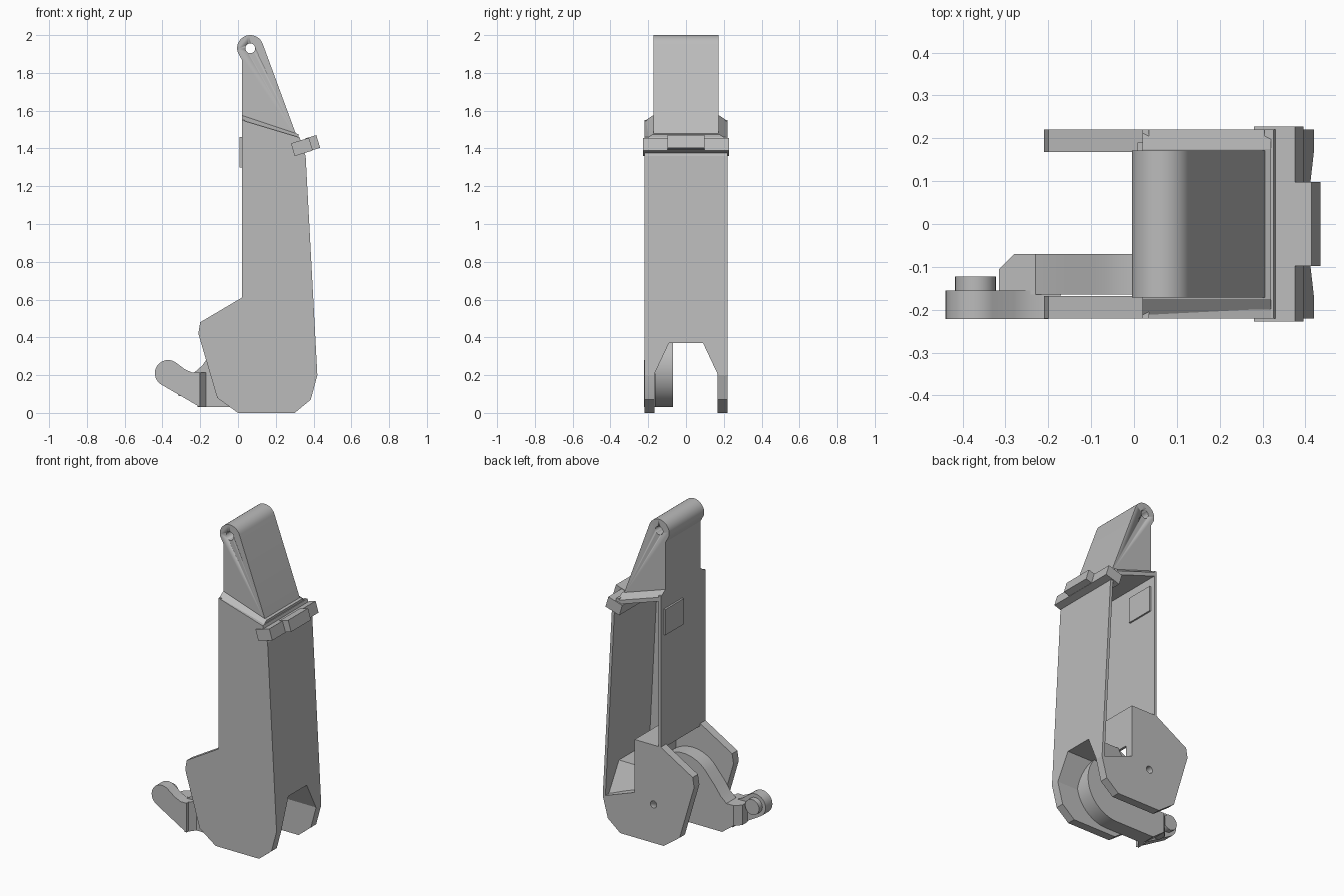
import bpy
import bmesh
from math import sin, cos, radians
from mathutils import Vector

cube = bpy.data.objects.get("Cube")
if cube:
    bpy.data.objects.remove(cube, do_unlink=True)

grey = bpy.data.materials.new("plain grey")
grey.use_nodes = True
GREY = (0.5, 0.5, 0.5, 1)
grey.diffuse_color = GREY
grey.node_tree.nodes["Principled BSDF"].inputs["Base Color"].default_value = GREY


def slab(name, points, offset):
    """Extrude a flat polygon along an offset."""
    bm = bmesh.new()
    face = bm.faces.new([bm.verts.new(p) for p in points])
    made = bmesh.ops.extrude_face_region(bm, geom=[face])["geom"]
    moved = [v for v in made if isinstance(v, bmesh.types.BMVert)]
    bmesh.ops.translate(bm, verts=moved, vec=Vector(offset))
    bmesh.ops.recalc_face_normals(bm, faces=bm.faces)
    mesh = bpy.data.meshes.new(name)
    bm.to_mesh(mesh)
    bm.free()
    obj = bpy.data.objects.new(name, mesh)
    bpy.context.collection.objects.link(obj)
    mesh.materials.append(grey)
    bpy.ops.object.select_all(action="DESELECT")
    obj.select_set(True)
    bpy.context.view_layer.objects.active = obj
    bpy.ops.object.shade_smooth_by_angle(angle=radians(25))
    return obj


def side_slab(name, outline, y0, y1):
    return slab(name, [(x, y0, z) for x, z in outline], (0, y1 - y0, 0))


def plan_slab(name, outline, z0, z1):
    return slab(name, [(x, y, z0) for x, y in outline], (0, 0, z1 - z0))


def box(name, x0, x1, y0, y1, z0, z1):
    return plan_slab(name, [(x0, y0), (x1, y0), (x1, y1), (x0, y1)], z0, z1)


def arc(cx, cz, r, start, end, steps=16):
    angles = [radians(start + (end - start) * i / steps) for i in range(steps + 1)]
    return [(cx + r * cos(a), cz + r * sin(a)) for a in angles]


def drill(target, x, z, r, y0, y1):
    cutter = side_slab(target.name + "_cutter", arc(x, z, r, 0, 345, 23), y0, y1)
    cutter.hide_render = True
    cutter.hide_set(True)
    mod = target.modifiers.new("hole", "BOOLEAN")
    mod.operation = "DIFFERENCE"
    mod.object = cutter


# Side walls: a full-height one in front, only a low cheek at the back
foot = [(-0.2, 0.48), (-0.21, 0.42), (-0.11, 0.08), (0, 0), (0.3, 0),
        (0.385, 0.07), (0.42, 0.2)]
front_low = foot + [(0.41, 0.38), (0.02, 0.61)]
side_slab("front_cheek", front_low, -0.22, -0.168)
side_slab("front_wall", [(0.02, 0.6), (0.4, 0.36), (0.358, 1.36), (0.32, 1.46), (0.02, 1.55)],
          -0.22, -0.2)
back_cheek = side_slab("back_cheek", foot + [(0.2, 0.28), (0.2, 0.61), (0.02, 0.61)], 0.168, 0.22)
drill(back_cheek, 0.07, 0.24, 0.022, 0.1, 0.3)

# Narrow wall, with a small raised plate
box("narrow_wall", 0.02, 0.035, -0.22, 0.22, 0.6, 1.55)
box("raised_plate", 0.008, 0.045, 0.01, 0.19, 1.3, 1.46)

# Wide sloping wall with a tapered notch at its foot
half = [(0.22, 1.36), (0.22, 0.2), (0.17, 0.2), (0.09, 0.37)]
notched = half + [(-y, z) for y, z in reversed(half)]
slab("wide_wall", [(0.42 - (z - 0.2) * 0.0534, y, z) for y, z in notched], (-0.018, 0, 0))
side_slab("wide_wall_top", [(0.358, 1.36), (0.325, 1.46), (0.305, 1.46), (0.34, 1.36)], -0.22, 0.22)

# Folded floor over the notch, and the lower compartment
floor = [(-0.17, 0.2), (-0.09, 0.37), (0.09, 0.37), (0.17, 0.2),
         (0.185, 0.21), (0.1, 0.385), (-0.1, 0.385), (-0.185, 0.21)]
slab("notch_floor", [(0.2, y, z) for y, z in floor], (0.205, 0, 0))
box("compartment_shelf", 0.02, 0.2, -0.2, 0.22, 0.595, 0.61)
box("compartment_wall", 0.185, 0.2, -0.2, 0.22, 0.37, 0.61)

# Sloping shoulder and the head with its eye
rim = [(-0.22, 1.52), (-0.22, 1.545), (-0.175, 1.575), (0.175, 1.575), (0.22, 1.545), (0.22, 1.52)]
slab("shoulder", [(0.02, y, z) for y, z in rim], (0.3, 0, -0.1))
head = side_slab("head", arc(0.065, 1.93, 0.07, 20, 195) + [(0.02, 1.87), (0.02, 1.54), (0.32, 1.44)],
                 -0.172, 0.172)
mod_arc = 0.026
drill(head, 0.065, 1.93, mod_arc, -0.3, 0.3)

# Tilted strap and its centre block
for name, cx, cz, w, h, d in (("strap", 0.338, 1.408, 0.1, 0.07, 0.228),
                              ("strap_block", 0.395, 1.428, 0.062, 0.07, 0.098)):
    tilt = radians(17)
    corners = [(cx + u * w / 2 * cos(tilt) - v * h / 2 * sin(tilt),
                cz + u * w / 2 * sin(tilt) + v * h / 2 * cos(tilt))
               for u, v in ((-1, -1), (1, -1), (1, 1), (-1, 1))]
    side_slab(name, corners, -d, d)

# Lever: round hub, curved arm, offset tail and knob
side_slab("lever_arm", arc(0.07, 0.24, 0.21, -90, 145, 32)
          + [(-0.15, 0.305), (-0.19, 0.25), (-0.23, 0.215), (-0.28, 0.21), (-0.28, 0.09), (-0.2, 0.03)],
          -0.165, -0.07)
plan_slab("lever_step", [(-0.315, -0.155), (-0.315, -0.105), (-0.28, -0.07),
                         (-0.2, -0.07), (-0.2, -0.155)], 0.09, 0.215)
plan_slab("lever_bend", [(-0.215, -0.222), (-0.17, -0.165), (-0.215, -0.155)], 0.03, 0.213)
side_slab("lever_tail", arc(-0.37, 0.21, 0.07, 55, 235)
          + [(-0.2, 0.03), (-0.2, 0.213), (-0.24, 0.213), (-0.28, 0.23)], -0.222, -0.155)
side_slab("lever_knob", arc(-0.37, 0.21, 0.048, 0, 345, 23), -0.155, -0.122)
